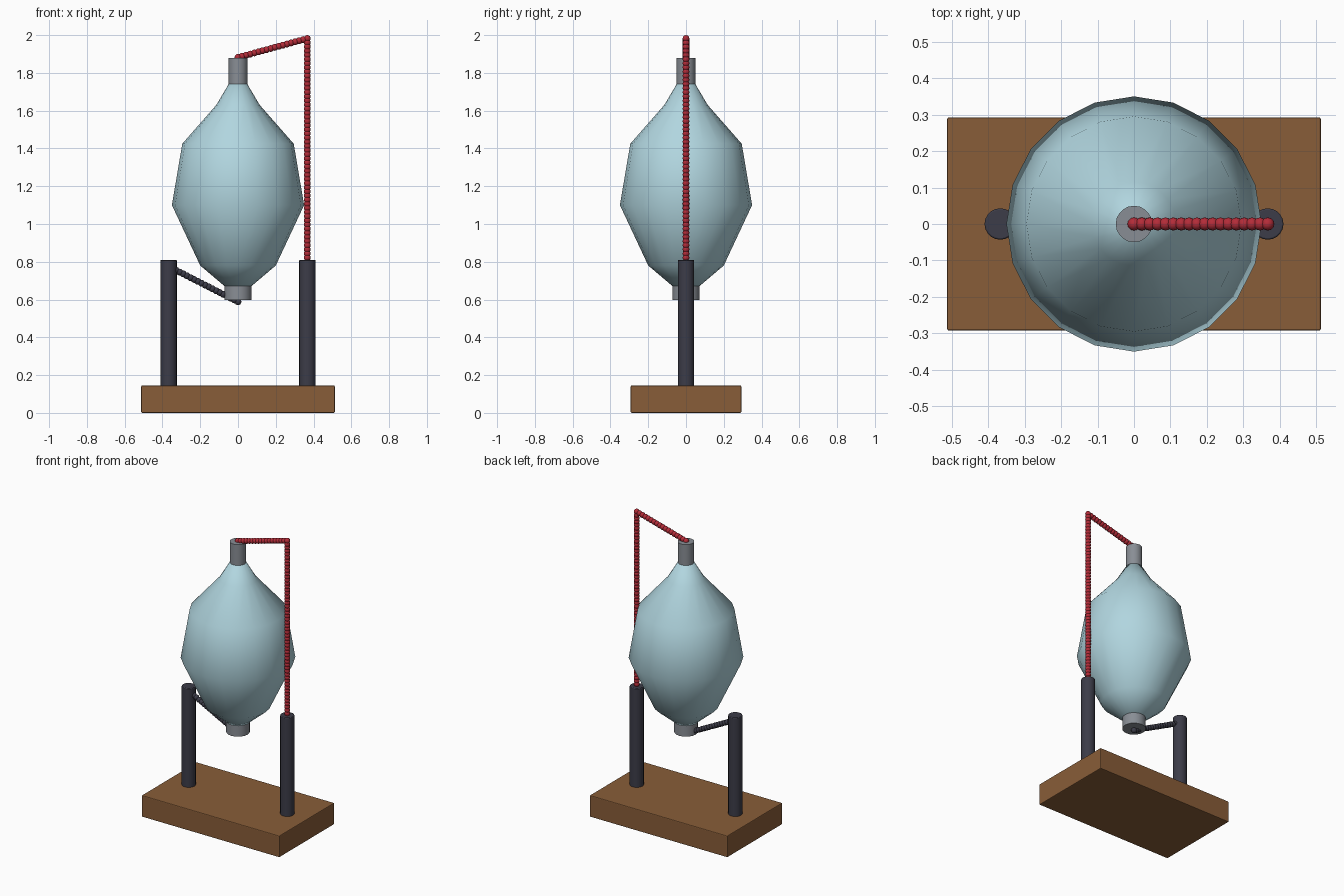
import bpy, bmesh, math
from mathutils import Vector, Matrix

old = bpy.data.objects.get("Cube")
if old:
    bpy.data.objects.remove(old, do_unlink=True)


def material(name, rgb):
    m = bpy.data.materials.new(name)
    m.use_nodes = True
    color = (*rgb, 1)
    m.diffuse_color = color
    m.node_tree.nodes["Principled BSDF"].inputs["Base Color"].default_value = color
    return m


wood = material("brown wood", (0.25, 0.11, 0.04))
dark = material("dark plastic", (0.045, 0.045, 0.065))
metal = material("grey metal", (0.25, 0.27, 0.3))
glass = material("pale blue glass", (0.44, 0.67, 0.74))
red = material("red wire", (0.45, 0.025, 0.04))


def finish(bm, name, mat, angle=30, bevel=0):
    bmesh.ops.recalc_face_normals(bm, faces=bm.faces)
    mesh = bpy.data.meshes.new(name)
    bm.to_mesh(mesh)
    bm.free()
    mesh.materials.append(mat)
    obj = bpy.data.objects.new(name, mesh)
    bpy.context.collection.objects.link(obj)
    if bevel:
        mod = obj.modifiers.new("edge", 'BEVEL')
        mod.width = bevel
        mod.segments = 2
    if angle:
        bpy.ops.object.select_all(action='DESELECT')
        obj.select_set(True)
        bpy.context.view_layer.objects.active = obj
        bpy.ops.object.shade_smooth_by_angle(angle=math.radians(angle))
    return obj


def lathe(name, profile, mat, x=0, sides=20, angle=30, bevel=0):
    """Turn (radius, height) points around a vertical axis, with flat ends."""
    bm = bmesh.new()
    rings = []
    for r, z in profile:
        turns = [math.tau * i / sides for i in range(sides)]
        rings.append([bm.verts.new((x + r * math.cos(t), r * math.sin(t), z)) for t in turns])
    for a, b in zip(rings, rings[1:]):
        for i in range(sides):
            j = (i + 1) % sides
            bm.faces.new((a[i], a[j], b[j], b[i]))
    bm.faces.new(rings[0])
    bm.faces.new(rings[-1])
    return finish(bm, name, mat, angle, bevel)


def beads(name, path, radius, gap, mat):
    """String small spheres along a polyline."""
    bm = bmesh.new()
    for a, b in zip(path, path[1:]):
        a, b = Vector(a), Vector(b)
        count = round((b - a).length / gap)
        for i in range(count + 1):
            bmesh.ops.create_uvsphere(bm, u_segments=12, v_segments=8, radius=radius,
                                      matrix=Matrix.Translation(a.lerp(b, i / count)))
    return finish(bm, name, mat, 60)


# Wooden base
bm = bmesh.new()
bmesh.ops.create_cube(bm, size=1, matrix=Matrix.Translation((0, 0, 0.0725))
                      @ Matrix.Diagonal((1.025, 0.585, 0.145, 1)))
finish(bm, "base", wood, 0, 0.005)

# Two upright posts
post_x = 0.367
for side, x in (("left", post_x), ("right", -post_x)):
    lathe(side + "_post", [(0.043, 0.14), (0.043, 0.81)], dark, x, bevel=0.004)

# Glass bulb
lathe("bulb", [(0.07, 0.67), (0.2, 0.78), (0.35, 1.1), (0.295, 1.425),
               (0.115, 1.63), (0.05, 1.74)], glass, angle=60)

# Metal caps at both ends of the bulb
lathe("bottom_cap", [(0.072, 0.598), (0.072, 0.68)], metal)
lathe("top_cap", [(0.05, 1.735), (0.05, 1.88)], metal)

# Wires
beads("red_wire", [(0, 0, 1.882), (post_x, 0, 1.982), (post_x, 0, 0.8)], 0.018, 0.022, red)
beads("dark_wire", [(-post_x, 0, 0.775), (0, 0, 0.588)], 0.018, 0.022, dark)
